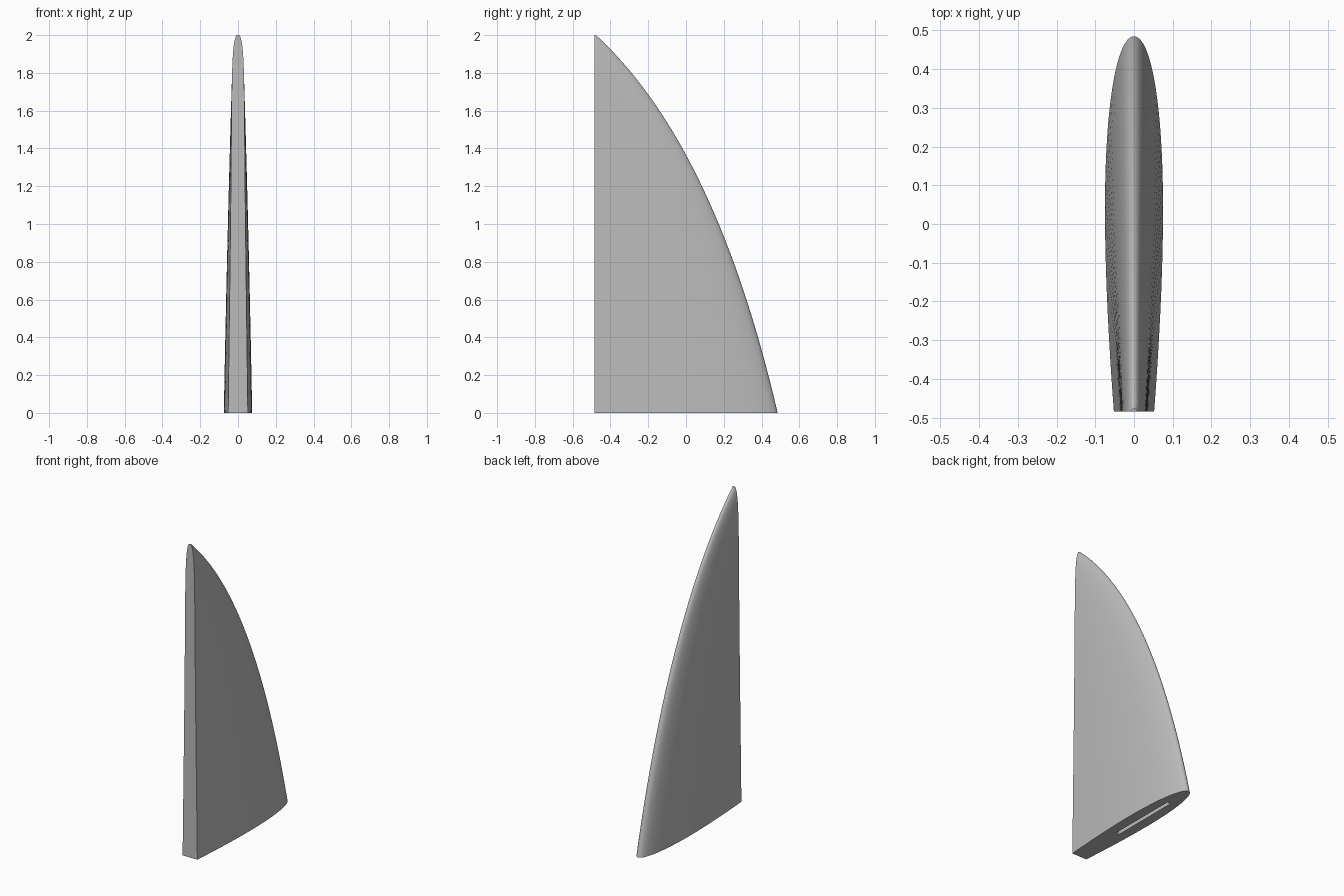
import bpy, bmesh, math
from mathutils import Matrix, Vector

if "Cube" in bpy.data.objects:
    bpy.data.objects.remove(bpy.data.objects["Cube"])

FRONT, HEIGHT, LAYERS, STEPS = -0.485, 2.0, 64, 24

# Curved edge in the side profile: a quadratic curve from the base to the tip
P0, P1, P2 = Vector((0.485, 0)), Vector((0.155, 1.42)), Vector((-0.477, HEIGHT))


def edge_point(t):
    return P0 * (1 - t) ** 2 + P1 * 2 * t * (1 - t) + P2 * t * t


def half_thickness(d, chord):
    """Symmetric aerofoil, ten percent thick, at distance d from the round edge."""
    x = d / chord
    return 0.5 * chord * (0.2969 * math.sqrt(x) - 0.126 * x - 0.3516 * x**2
                          + 0.2843 * x**3 - 0.1015 * x**4)


grey = bpy.data.materials.new("grey")
grey.diffuse_color = (0.5, 0.5, 0.5, 1)
grey.use_nodes = True
grey.node_tree.nodes["Principled BSDF"].inputs["Base Color"].default_value = grey.diffuse_color

# Fin: stacked aerofoil sections cut off flat at the front
bm = bmesh.new()
rings = []
for i in range(LAYERS + 1):
    edge, z = edge_point(i / LAYERS)
    chord = 1.5 - 0.36 * z - 0.07 * z * z
    length = edge - FRONT
    side = []
    for k in range(1, STEPS + 1):
        d = length * (1 - math.cos(math.pi / 2 * k / STEPS))
        side.append((half_thickness(d, chord), edge - d))
    outline = [(-x, y) for x, y in reversed(side)] + [(0, edge)] + side
    rings.append([bm.verts.new((x, y, z)) for x, y in outline])
for a, b in zip(rings, rings[1:]):
    for k in range(len(a)):
        n = (k + 1) % len(a)
        bm.faces.new((a[k], a[n], b[n], b[k]))
bm.faces.new(rings[0])
bm.faces.new(rings[-1])
bmesh.ops.recalc_face_normals(bm, faces=bm.faces)
mesh = bpy.data.meshes.new("fin")
bm.to_mesh(mesh)
bm.free()
mesh.materials.append(grey)
fin = bpy.data.objects.new("fin", mesh)
bpy.context.collection.objects.link(fin)

# Narrow mounting slot in the underside
bm = bmesh.new()
bmesh.ops.create_cube(bm, size=1, matrix=Matrix.Translation((0, 0.08, 0.05))
                      @ Matrix.Diagonal((0.024, 0.46, 0.3, 1)))
slot_mesh = bpy.data.meshes.new("slot_cutter")
bm.to_mesh(slot_mesh)
bm.free()
slot_mesh.materials.append(grey)
cutter = bpy.data.objects.new("slot_cutter", slot_mesh)
bpy.context.collection.objects.link(cutter)
cutter.hide_render = True

cut = fin.modifiers.new("slot", "BOOLEAN")
cut.operation = "DIFFERENCE"
cut.solver = "EXACT"
cut.object = cutter
bpy.context.view_layer.objects.active = fin
fin.select_set(True)
bpy.ops.object.modifier_apply(modifier=cut.name)
bpy.data.objects.remove(cutter)

# Smooth sides with crisp front and base edges
bpy.ops.object.shade_smooth_by_angle(angle=math.radians(30))
